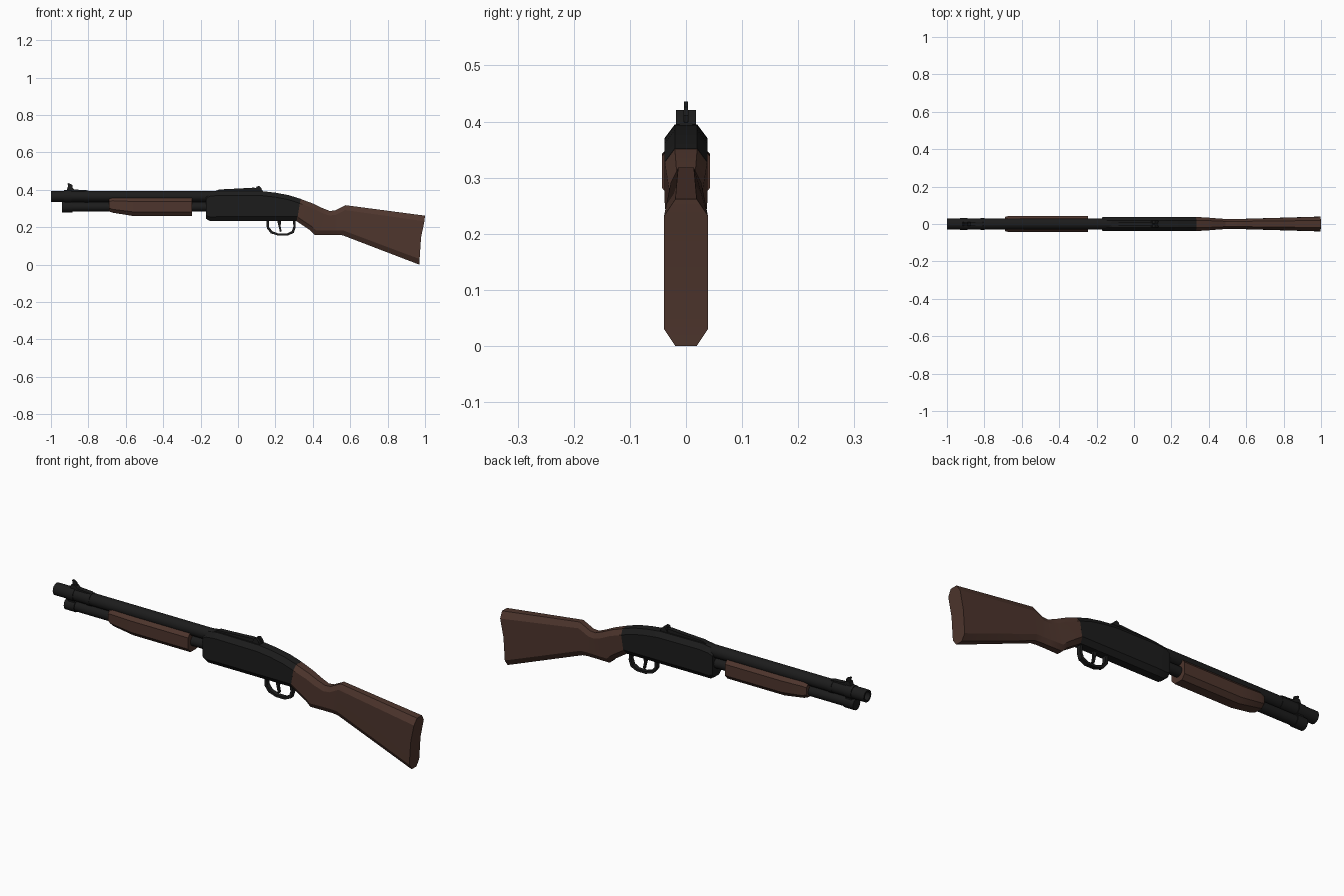
import bpy, bmesh, math
from mathutils import Matrix, Vector


def material(name, rgb):
    m = bpy.data.materials.new(name)
    m.diffuse_color = (*rgb, 1)
    return m


BLACK = material("gunmetal black", (0.0115, 0.0115, 0.0115))
BROWN = material("dark walnut", (0.076, 0.036, 0.026))


def finish(name, bm, mat, smooth=30):
    bmesh.ops.recalc_face_normals(bm, faces=bm.faces)
    me = bpy.data.meshes.new(name)
    bm.to_mesh(me)
    bm.free()
    me.materials.append(mat)
    ob = bpy.data.objects.new(name, me)
    bpy.context.collection.objects.link(ob)
    bpy.ops.object.select_all(action='DESELECT')
    ob.select_set(True)
    bpy.context.view_layer.objects.active = ob
    if smooth:
        bpy.ops.object.shade_smooth_by_angle(angle=math.radians(smooth))
    return ob


def tube(name, x0, x1, z, r, bore=0, sides=16):
    """Cylinder along x, optionally with a bored front end."""
    bm = bmesh.new()
    mat = Matrix.Translation(((x0 + x1) / 2, 0, z)) @ Matrix.Rotation(math.pi / 2, 4, 'Y')
    bmesh.ops.create_cone(bm, cap_ends=True, segments=sides, radius1=r, radius2=r,
                          depth=x1 - x0, matrix=mat)
    if bore:
        face = min(bm.faces, key=lambda f: f.calc_center_median().x)
        bmesh.ops.inset_region(bm, faces=[face], thickness=r - bore)
        bmesh.ops.translate(bm, verts=face.verts, vec=(0.0, 0, 0))
        ext = bmesh.ops.extrude_discrete_faces(bm, faces=[face])['faces'][0]
        bmesh.ops.translate(bm, verts=ext.verts, vec=(0.06, 0, 0))
    return finish(name, bm, BLACK)


def loft(name, mat, sections, smooth=25):
    """Skin chamfered sections: (top x, top z, bottom x, bottom z, half width,
    cap half width, chamfer height, mid x shift)."""
    bm = bmesh.new()
    rings = []
    for xt, zt, xb, zb, w, cap, ch, dx in sections:
        k = ch / (zt - zb)
        half = [(0, cap, 0), (k, w, 0), (0.45, w, dx), (1 - k, w, dx * 0.3), (1, cap, 0)]
        pts = [(t, y, d) for t, y, d in half] + [(t, -y, d) for t, y, d in reversed(half)]
        rings.append([bm.verts.new((xt + (xb - xt) * t + d, y, zt + (zb - zt) * t))
                      for t, y, d in pts])
    for a, b in zip(rings, rings[1:]):
        for i in range(len(a)):
            j = (i + 1) % len(a)
            bm.faces.new((a[i], a[j], b[j], b[i]))
    for ring in (rings[0], rings[-1]):
        for i in range(4):  # end caps as strips, mirrored across the centre
            bm.faces.new((ring[i], ring[i + 1], ring[8 - i], ring[9 - i]))
    return finish(name, bm, mat, smooth)


def plate(name, profile, half_width):
    """Side profile in x, z extruded across y."""
    bm = bmesh.new()
    face = bm.faces.new([bm.verts.new((x, -half_width, z)) for x, z in profile])
    ext = bmesh.ops.extrude_face_region(bm, geom=[face])['geom']
    bmesh.ops.translate(bm, verts=[v for v in ext if isinstance(v, bmesh.types.BMVert)],
                        vec=(0, 2 * half_width, 0))
    return finish(name, bm, BLACK, 0)


# Barrel, magazine tube and their bands
tube("barrel", -1.0, -0.10, 0.365, 0.030, bore=0.021)
tube("magazine_tube", -0.92, -0.15, 0.309, 0.025)
tube("magazine_cap", -0.94, -0.885, 0.309, 0.029)
tube("front_barrel_band", -0.93, -0.89, 0.365, 0.033)
tube("rear_barrel_band", -0.82, -0.80, 0.365, 0.032)
plate("band_bridge", [(-0.925, 0.30), (-0.89, 0.30), (-0.89, 0.36), (-0.925, 0.36)], 0.018)

# Front sight
plate("front_sight_base", [(-0.92, 0.385), (-0.79, 0.385), (-0.81, 0.398),
                           (-0.875, 0.402), (-0.89, 0.415), (-0.91, 0.415)], 0.012)
plate("front_sight_blade", [(-0.908, 0.41), (-0.885, 0.41), (-0.886, 0.426),
                            (-0.906, 0.436), (-0.911, 0.434)], 0.004)

# Sliding fore-end
loft("fore_end", BROWN, [
    (-0.69, 0.355, -0.69, 0.285, 0.038, 0.022, 0.018, 0),
    (-0.67, 0.36, -0.67, 0.278, 0.043, 0.026, 0.018, 0),
    (-0.56, 0.36, -0.56, 0.26, 0.043, 0.024, 0.022, 0),
    (-0.245, 0.36, -0.245, 0.26, 0.043, 0.024, 0.022, 0)])

# Receiver
loft("receiver", BLACK, [
    (-0.17, 0.372, -0.17, 0.245, 0.036, 0.020, 0.018, 0),
    (-0.15, 0.388, -0.15, 0.233, 0.038, 0.020, 0.022, 0),
    (-0.10, 0.395, -0.10, 0.233, 0.038, 0.020, 0.024, 0),
    (0.13, 0.393, 0.13, 0.233, 0.038, 0.020, 0.024, 0),
    (0.20, 0.385, 0.20, 0.233, 0.038, 0.020, 0.024, 0),
    (0.27, 0.372, 0.26, 0.233, 0.038, 0.020, 0.024, 0),
    (0.335, 0.352, 0.315, 0.233, 0.038, 0.020, 0.024, 0)])

# Rear sight ramp and leaf
plate("rear_sight_ramp", [(-0.13, 0.38), (0.13, 0.38), (0.13, 0.398), (0.085, 0.412),
                          (0.02, 0.408), (-0.10, 0.402), (-0.13, 0.39)], 0.012)
for side in (-1, 1):
    leaf = plate("rear_sight_leaf", [(0.09, 0.395), (0.13, 0.395), (0.125, 0.408),
                                     (0.112, 0.421), (0.10, 0.417)], 0.007)
    leaf.location.y = side * 0.011

# Trigger guard and trigger
outer = [(0.152, 0.24), (0.154, 0.195), (0.175, 0.168), (0.215, 0.155),
         (0.265, 0.155), (0.298, 0.17), (0.308, 0.20), (0.306, 0.24)]
inner = [(0.294, 0.24), (0.296, 0.203), (0.288, 0.18), (0.262, 0.166),
         (0.218, 0.166), (0.184, 0.178), (0.167, 0.20), (0.165, 0.24)]
plate("trigger_guard", outer + inner, 0.011)
plate("trigger", [(0.208, 0.24), (0.23, 0.24), (0.228, 0.205), (0.233, 0.178),
                  (0.224, 0.175), (0.217, 0.205)], 0.006)

# Shoulder stock with pistol grip
loft("stock", BROWN, [
    (0.333, 0.352, 0.313, 0.232, 0.038, 0.020, 0.024, 0),
    (0.40, 0.327, 0.385, 0.185, 0.034, 0.018, 0.024, 0),
    (0.45, 0.303, 0.41, 0.160, 0.030, 0.016, 0.024, 0),
    (0.49, 0.287, 0.48, 0.160, 0.027, 0.014, 0.024, 0),
    (0.52, 0.290, 0.53, 0.160, 0.026, 0.014, 0.024, 0),
    (0.575, 0.318, 0.56, 0.157, 0.027, 0.014, 0.026, 0),
    (1.0, 0.262, 0.97, 0.0, 0.039, 0.019, 0.030, -0.008)])
